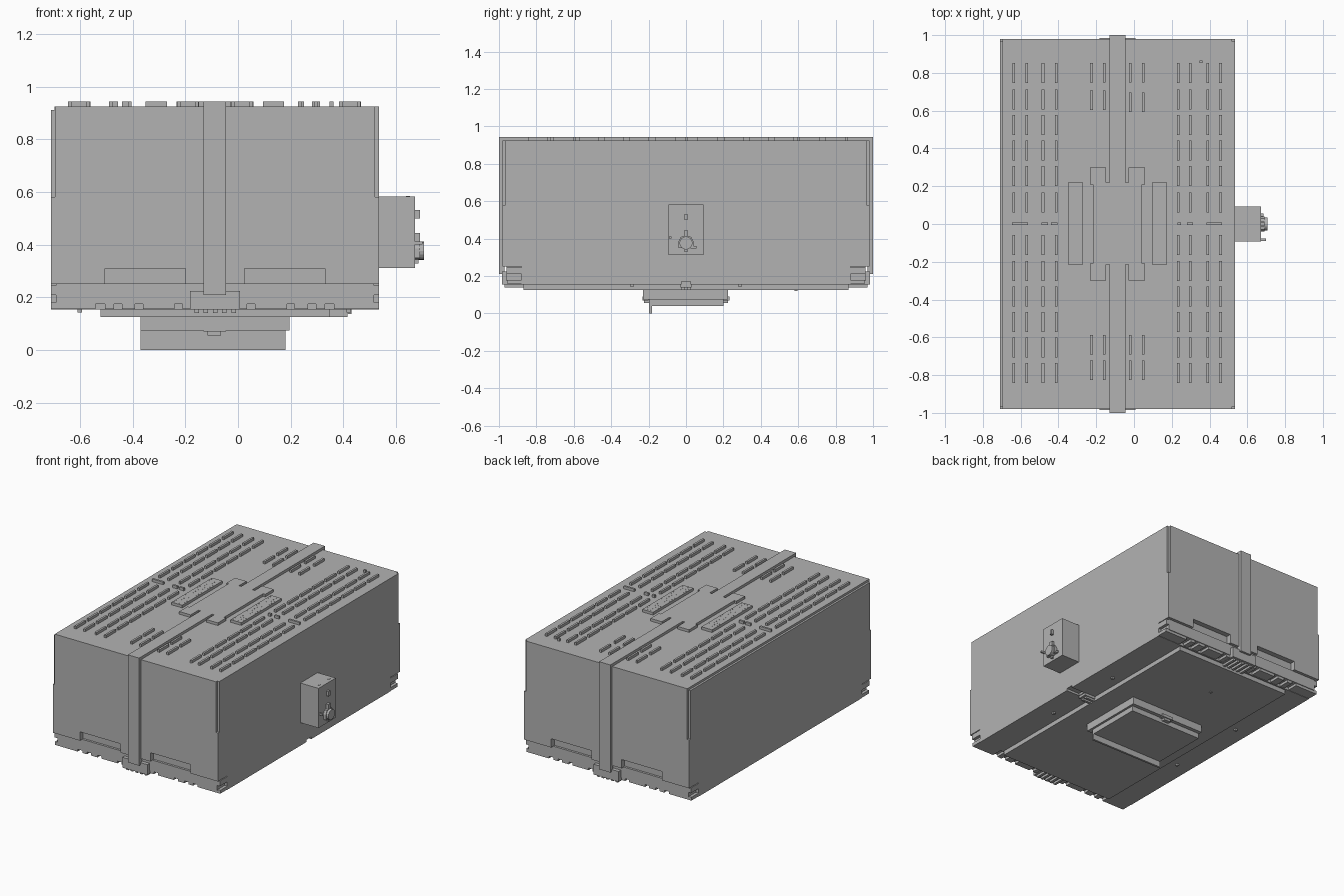
import bpy, bmesh, math
from mathutils import Matrix, Vector

if "Cube" in bpy.data.objects:
    bpy.data.objects.remove(bpy.data.objects["Cube"], do_unlink=True)

grey = bpy.data.materials.new("plain_grey")
grey.use_nodes = True
grey.diffuse_color = (0.45, 0.45, 0.45, 1)
grey.node_tree.nodes["Principled BSDF"].inputs["Base Color"].default_value = (0.45, 0.45, 0.45, 1)

MID = -0.0875                 # centre plane of the case
LEFT, RIGHT, END = -0.71, 0.535, 0.98
TOP, RAISED = 0.925, 0.943


def finish(name, bm):
    bmesh.ops.recalc_face_normals(bm, faces=bm.faces)
    mesh = bpy.data.meshes.new(name)
    bm.to_mesh(mesh)
    bm.free()
    mesh.materials.append(grey)
    obj = bpy.data.objects.new(name, mesh)
    bpy.context.collection.objects.link(obj)
    return obj


def boxes(name, items):
    """One object from boxes given as (x0, x1, y0, y1, z0, z1)."""
    bm = bmesh.new()
    for x0, x1, y0, y1, z0, z1 in items:
        m = Matrix.Translation(((x0 + x1) / 2, (y0 + y1) / 2, (z0 + z1) / 2))
        m = m @ Matrix.Diagonal((x1 - x0, y1 - y0, z1 - z0, 1))
        bmesh.ops.create_cube(bm, size=1, matrix=m)
    return finish(name, bm)


def prism(name, points, offset):
    """Extrude a flat outline along an offset."""
    bm = bmesh.new()
    face = bm.faces.new([bm.verts.new(p) for p in points])
    out = bmesh.ops.extrude_face_region(bm, geom=[face])
    verts = [v for v in out["geom"] if isinstance(v, bmesh.types.BMVert)]
    bmesh.ops.translate(bm, verts=verts, vec=Vector(offset))
    return finish(name, bm)


def ends(x0, x1, y0, y1, z0, z1):
    """The same box at the front and the back."""
    return [(x0, x1, -y1, -y0, z0, z1), (x0, x1, y0, y1, z0, z1)]


def mirror_x(x0, x1):
    return [(x0, x1), (2 * MID - x1, 2 * MID - x0)]


# Main case, with its ends stepped up at the bottom
half = [(0.88, 0.155), (0.88, 0.25), (END, 0.25), (END, TOP)]
outline = half + [(-y, z) for y, z in reversed(half)]
case = prism("case", [(LEFT, y, z) for y, z in outline], (RIGHT - LEFT, 0, 0))

# Corner notches, top edge step, handle pockets and small side notches
cuts = []
for x0, x1 in mirror_x(LEFT - 0.05, LEFT + 0.015):
    cuts += ends(x0, x1, END - 0.015, END + 0.05, 0.58, 1)
for x0, x1 in mirror_x(-0.505, -0.2):
    cuts += ends(x0, x1, END - 0.035, END + 0.05, 0.2, 0.31)
cuts.append((LEFT - 0.05, LEFT + 0.014, -1.2, 1.2, 0.91, 1))
cuts.append((RIGHT - 0.1, RIGHT + 0.05, -0.025, 0.025, 0.1, 0.17))
for i, cut in enumerate(cuts):
    cutter = boxes("cutter", [cut])
    cutter.hide_render = True
    mod = case.modifiers.new("cut", "BOOLEAN")
    mod.operation, mod.solver, mod.object = "DIFFERENCE", "EXACT", cutter
    bpy.context.view_layer.objects.active = case
    bpy.ops.object.modifier_apply(modifier=mod.name)
    bpy.data.objects.remove(cutter, do_unlink=True)

# Lower end ledges with toothed undersides
boxes("end_ledge", ends(LEFT + 0.02, RIGHT - 0.02, 0.87, 0.96, 0.175, 0.252))
teeth = []
for a, b in [(LEFT, -0.54), (-0.505, -0.47), (-0.44, -0.39), (-0.36, -0.24), (-0.21, -0.18)]:
    for x0, x1 in mirror_x(a, b):
        teeth += ends(x0, x1, 0.87, 0.955, 0.157, 0.18)
boxes("ledge_teeth", teeth)
lips = []
for x0, x1 in mirror_x(LEFT, LEFT + 0.035):
    lips += ends(x0, x1, 0.87, 0.96, 0.21, 0.245)
boxes("ledge_corner_lip", lips)

# Centre brackets at the foot of each strap
boxes("strap_bracket", ends(-0.182, 0.007, 0.87, 0.985, 0.155, 0.225))
boxes("bracket_teeth", [b for i in range(5)
                        for b in ends(-0.165 + i * 0.035, -0.148 + i * 0.035, 0.87, 0.97, 0.14, 0.157)])

# Straps down the ends and along the top
boxes("end_strap", ends(-0.13, -0.045, END - 0.01, 1, 0.21, RAISED))
boxes("top_strap", ends(-0.13, -0.045, 0.21, END, TOP - 0.01, RAISED))

# Raised plates in the middle of the top
boxes("top_centre_plate", [(-0.217, 0.042, -0.215, 0.22, TOP - 0.01, RAISED)])
prongs, pads, studs = [], [], []
for x0, x1 in mirror_x(-0.233, -0.147):
    prongs += ends(x0, x1, 0.21, 0.3, TOP - 0.01, RAISED)
for x0, x1 in mirror_x(-0.35, -0.27):
    pads.append((x0, x1, -0.215, 0.22, TOP - 0.01, RAISED))
    for i in range(4):
        for j in range(17):
            x, y = x0 + 0.01 + i * 0.02, -0.2 + j * 0.025
            studs.append((x - 0.002, x + 0.002, y - 0.002, y + 0.002, RAISED - 0.002, RAISED + 0.001))
boxes("top_prongs", prongs)
boxes("top_side_pads", pads)
boxes("pad_studs", studs)

# Rows of raised vent ribs
ribs = []
rows = [0.8, 0.66, 0.525, 0.39, 0.255, 0.115, -0.11, -0.25, -0.385, -0.52, -0.655, -0.79]
for x in (-0.637, -0.568, -0.482, -0.411, 0.235, 0.297, 0.39, 0.458):
    for y in rows:
        ribs.append((x - 0.007, x + 0.007, y - 0.053, y + 0.053, TOP - 0.01, RAISED))
for x in (-0.225, -0.157, -0.019, 0.049):
    for y in (0.8, 0.655 if x < MID else 0.645, -0.64, -0.775):
        ribs.append((x - 0.007, x + 0.007, y - 0.052, y + 0.052, TOP - 0.01, RAISED))
for x0, x1 in [(-0.645, -0.56), (-0.49, -0.455), (-0.44, -0.405),
               (0.23, 0.25), (0.28, 0.312), (0.385, 0.466)]:
    ribs.append((x0, x1, -0.006, 0.008, TOP - 0.01, RAISED))
ribs.append((0.347, 0.363, 0.853, 0.866, TOP - 0.01, RAISED))
boxes("vent_ribs", ribs)

# Switch box on the side, with lever, keyed knob and pins
boxes("switch_box", [(RIGHT - 0.01, 0.672, -0.093, 0.093, 0.312, 0.582)])
boxes("switch_lever", [(0.67, 0.69, -0.009, 0.009, 0.5, 0.532)])
key = [(0.04, 0.35), (0.04, 0.385), (0.028, 0.41), (0.012, 0.412), (0.012, 0.445)]
key = key + [(-y, z) for y, z in reversed(key)]
prism("switch_key_plate", [(0.67, y, z) for y, z in key], (0.02, 0, 0))
bm = bmesh.new()
bmesh.ops.create_cone(bm, cap_ends=True, segments=16, radius1=0.035, radius2=0.035, depth=0.037,
                      matrix=Matrix.Translation((0.6875, 0, 0.377)) @ Matrix.Rotation(math.pi / 2, 4, "Y"))
finish("switch_knob", bm)
boxes("switch_pins", [(0.67, 0.7, -0.09, -0.078, 0.4, 0.412), (0.67, 0.685, 0.025, 0.055, 0.347, 0.36),
                      (0.67, 0.685, -0.007, 0.007, 0.328, 0.35),
                      (0.638, 0.652, 0.048, 0.062, 0.57, 0.584), (0.638, 0.652, -0.057, -0.043, 0.57, 0.584)])

# Base plate and its small fittings
boxes("base_plate", [(-0.522, 0.348, -0.87, 0.87, 0.125, 0.165)])
boxes("base_catch", [(0.34, 0.415, -0.025, -0.008, 0.125, 0.14), (0.34, 0.43, -0.03, 0.03, 0.138, 0.16),
                     (0.34, 0.415, 0.008, 0.025, 0.125, 0.14)])
boxes("base_pegs", [(x - 0.008, x + 0.008, y - 0.008, y + 0.008, 0.142, 0.16)
                    for x in (-0.6, 0.42) for y in (-0.29, 0.29)] + [(-0.15, -0.135, 0.58, 0.595, 0.12, 0.13)])

# Stepped tray below, with front flap and clips
boxes("tray_rim", [(-0.37, 0.195, -0.23, 0.225, 0.075, 0.13)])
boxes("tray_floor", [(-0.368, 0.18, -0.195, 0.2, 0.04, 0.08)])
boxes("tray_flap", [(-0.37, 0.18, -0.197, -0.183, 0, 0.08)])
boxes("tray_clips", ends(-0.13, -0.045, 0.2, 0.232, 0.07, 0.09) + ends(-0.115, -0.065, 0.19, 0.225, 0.055, 0.08))
